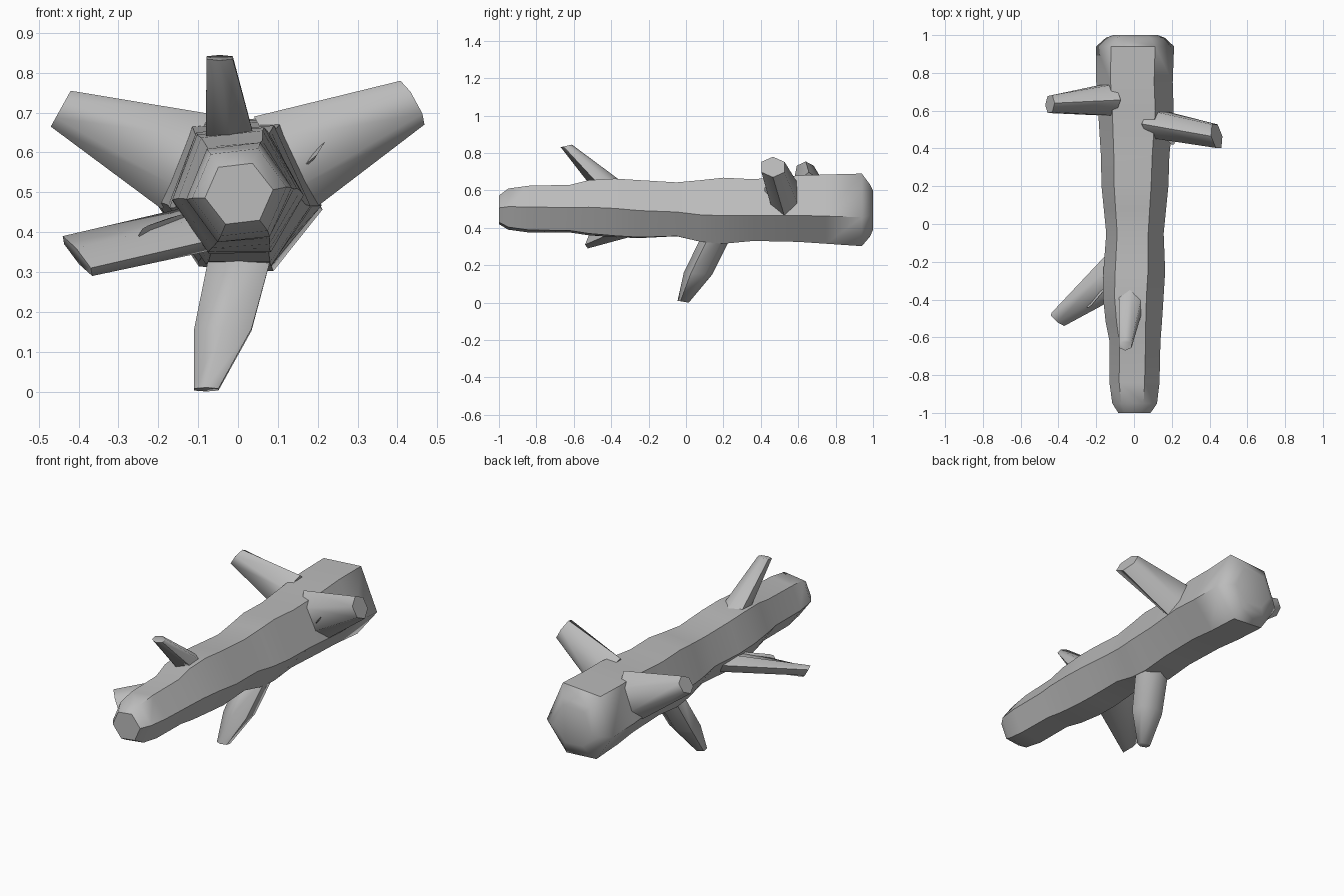
import bpy, bmesh, math
from mathutils import Vector

mat = bpy.data.materials.new("weathered grey wood")
mat.diffuse_color = (0.5, 0.5, 0.5, 1)


def loft(name, rings, angle=65):
    """Skin a list of equal-sized point rings, cap both ends."""
    bm = bmesh.new()
    loops = [[bm.verts.new(p) for p in r] for r in rings]
    n = len(loops[0])
    for a, b in zip(loops, loops[1:]):
        for i in range(n):
            j = (i + 1) % n
            bm.faces.new((a[i], a[j], b[j], b[i]))
    bm.faces.new(loops[0])
    bm.faces.new(loops[-1])
    bmesh.ops.recalc_face_normals(bm, faces=bm.faces[:])
    me = bpy.data.meshes.new(name)
    bm.to_mesh(me)
    bm.free()
    me.materials.append(mat)
    ob = bpy.data.objects.new(name, me)
    bpy.context.collection.objects.link(ob)
    bpy.ops.object.select_all(action='DESELECT')
    ob.select_set(True)
    bpy.context.view_layer.objects.active = ob
    bpy.ops.object.shade_smooth_by_angle(angle=math.radians(angle))
    return ob


# Trunk: six-sided rings (y, x low, x high, z low, z high)
stations = [
    (-1.00, -0.083, 0.088, 0.42, 0.573),
    (-0.95, -0.115, 0.122, 0.39, 0.61),
    (-0.84, -0.130, 0.135, 0.375, 0.625),
    (-0.62, -0.130, 0.140, 0.375, 0.63),
    (-0.52, -0.150, 0.148, 0.36, 0.655),
    (-0.38, -0.165, 0.157, 0.35, 0.663),
    (-0.25, -0.162, 0.165, 0.345, 0.655),
    (-0.05, -0.147, 0.157, 0.355, 0.643),
    (0.08, -0.160, 0.170, 0.325, 0.655),
    (0.20, -0.172, 0.182, 0.315, 0.668),
    (0.36, -0.175, 0.187, 0.33, 0.66),
    (0.60, -0.190, 0.210, 0.325, 0.68),
    (0.75, -0.200, 0.205, 0.315, 0.685),
    (0.94, -0.200, 0.212, 0.302, 0.69),
    (0.985, -0.150, 0.165, 0.355, 0.63),
    (1.00, -0.110, 0.125, 0.39, 0.60),
]
front_deg = (7, 67, 127, 187, 247, 307)
rear_deg = (-12, 60, 128, 190, 240, 293)


def trunk_ring(y, x0, x1, z0, z1):
    t = min(1, (y + 1) / 1.5)
    ang = [math.radians(a + (b - a) * t) for a, b in zip(front_deg, rear_deg)]
    c, s = [math.cos(a) for a in ang], [math.sin(a) for a in ang]
    fit = lambda v, vs, lo, hi: lo + (hi - lo) * (v - min(vs)) / (max(vs) - min(vs))
    return [(fit(p, c, x0, x1), y, fit(q, s, z0, z1)) for p, q in zip(c, s)]


loft("log_trunk", [trunk_ring(*s) for s in stations], 50)


# Branch stubs: each ring is (centre, half-axis u, half-axis v)
def branch(name, *rings):
    pts = []
    for c, u, v in rings:
        c, u, v = Vector(c), Vector(u), Vector(v) / 0.866
        pts.append([c + u * math.cos(k * math.pi / 3) + v * math.sin(k * math.pi / 3)
                    for k in range(6)])
    loft(name, pts)


branch("top_branch",
       ((-0.015, -0.385, 0.60), (0, 0.105, 0), (0.066, 0, 0)),
       ((-0.046, -0.64, 0.838), (0, 0.03, 0.007), (0.033, 0, 0)))
branch("lower_left_branch",
       ((-0.09, -0.255, 0.41), (0.03, -0.03, -0.055), (-0.02, 0.10, 0)),
       ((-0.403, -0.505, 0.34), (0.037, -0.02, -0.05), (-0.015, 0.025, 0.005)))
branch("bottom_branch",
       ((0.015, 0.175, 0.38), (0, 0.08, 0), (0.08, 0, 0)),
       ((-0.038, 0.064, 0.155), (0, 0.076, -0.005), (0.072, 0, 0)),
       ((-0.08, -0.015, 0.005), (0, 0.03, -0.005), (0.031, 0, 0)))
branch("upper_left_branch",
       ((-0.13, 0.657, 0.577), (-0.06, 0, -0.12), (0, 0.083, 0)),
       ((-0.445, 0.635, 0.71), (-0.025, -0.005, -0.045), (0, 0.045, 0)))
branch("upper_right_branch",
       ((0.11, 0.53, 0.57), (0.07, 0, -0.12), (0, 0.073, 0)),
       ((0.438, 0.465, 0.725), (0.03, 0, -0.055), (-0.01, 0.062, 0)))

# Tiny broken twigs poking out of the branches
branch("lower_left_twig",
       ((-0.15, -0.33, 0.425), (0.01, 0, 0.02), (0.03, 0.03, 0)),
       ((-0.235, -0.43, 0.40), (0.01, 0, 0.017), (0.01, 0.012, 0)))
branch("upper_right_twig",
       ((0.15, 0.50, 0.56), (0.02, 0, 0.03), (0, 0.02, 0)),
       ((0.205, 0.43, 0.605), (0.012, 0, 0.02), (0, 0.01, 0)))
